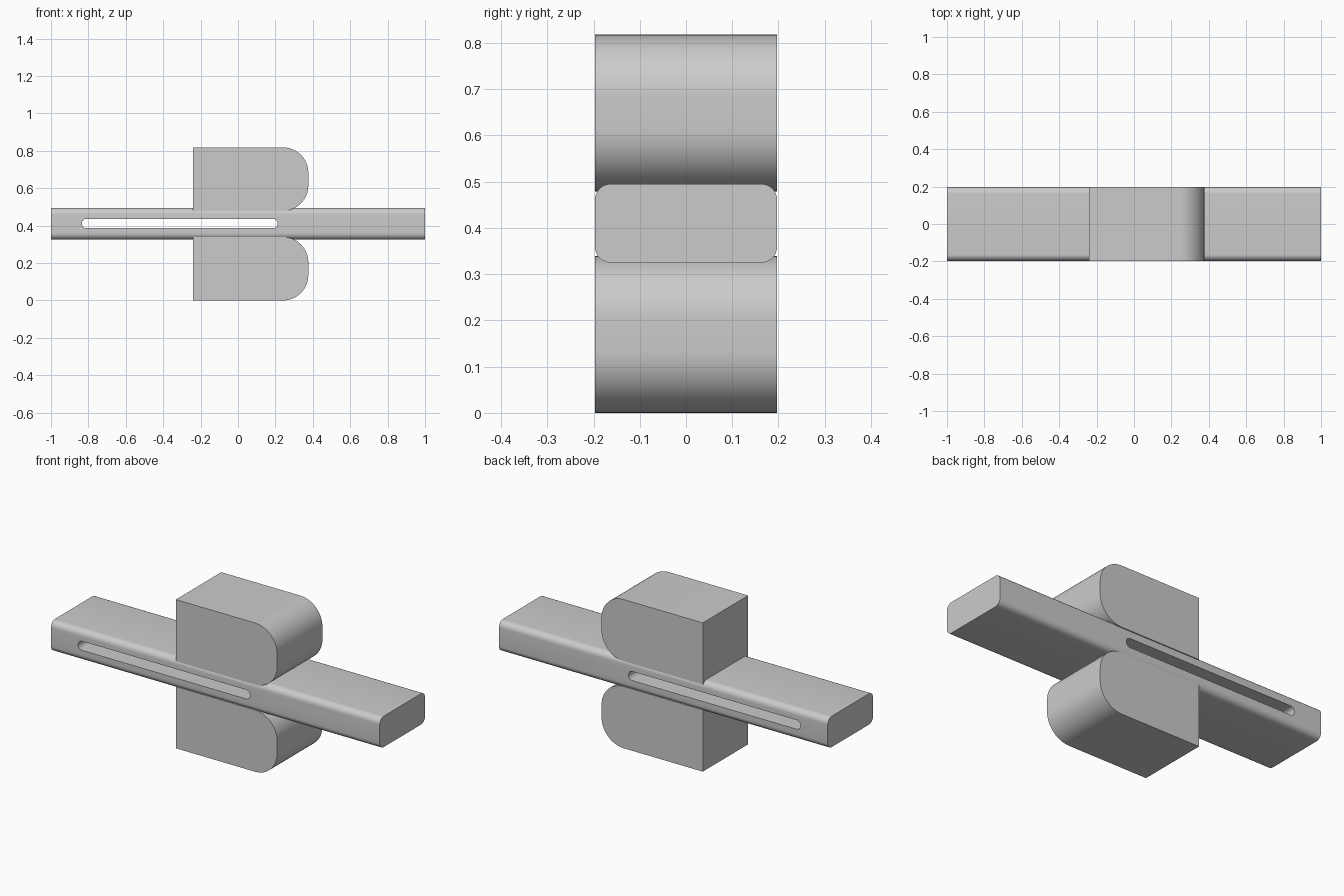
import bpy, bmesh
from math import cos, sin, pi, radians
from mathutils import Vector

if "Cube" in bpy.data.objects:
    bpy.data.objects.remove(bpy.data.objects["Cube"])

HALF_Y = 0.197


def rounded_rect(u0, u1, v0, v1, radii, steps=12):
    """Outline with radii for the corners (u1,v1), (u0,v1), (u0,v0), (u1,v0)."""
    corners = [(u1, v1, -1, -1), (u0, v1, 1, -1), (u0, v0, 1, 1), (u1, v0, -1, 1)]
    pts = []
    for i, ((u, v, su, sv), r) in enumerate(zip(corners, radii)):
        if r == 0:
            pts.append((u, v))
            continue
        for k in range(steps + 1):
            a = (i + k / steps) * pi / 2
            pts.append((u + su * r + r * cos(a), v + sv * r + r * sin(a)))
    return pts


def extrude(name, pts3d, direction):
    bm = bmesh.new()
    face = bm.faces.new([bm.verts.new(p) for p in pts3d])
    res = bmesh.ops.extrude_face_region(bm, geom=[face])
    verts = [g for g in res["geom"] if isinstance(g, bmesh.types.BMVert)]
    bmesh.ops.translate(bm, verts=verts, vec=Vector(direction))
    bmesh.ops.recalc_face_normals(bm, faces=bm.faces)
    mesh = bpy.data.meshes.new(name)
    bm.to_mesh(mesh)
    bm.free()
    ob = bpy.data.objects.new(name, mesh)
    bpy.context.collection.objects.link(ob)
    return ob


def activate(ob):
    bpy.ops.object.select_all(action='DESELECT')
    ob.select_set(True)
    bpy.context.view_layer.objects.active = ob


# Long bar with rounded lengthwise edges
section = rounded_rect(-HALF_Y, HALF_Y, 0.325, 0.495, [0.034] * 4, 8)
bar = extrude("slotted_bar", [(-1, y, z) for y, z in section], (2, 0, 0))

# Round-ended slot cut right through the bar
slot = rounded_rect(-0.835, 0.212, 0.386, 0.436, [0.0249] * 4, 8)
cutter = extrude("slot_cutter", [(x, -0.3, z) for x, z in slot], (0, 0.6, 0))
cutter.hide_render = True
cut = bar.modifiers.new("slot", 'BOOLEAN')
cut.operation = 'DIFFERENCE'
cut.solver = 'EXACT'
cut.object = cutter
activate(bar)
bpy.ops.object.modifier_apply(modifier=cut.name)
bpy.data.objects.remove(cutter)

# Upper and lower blocks, rounded at the right end
parts = [bar]
for name, z0 in (("lower_block", 0.0), ("upper_block", 0.479)):
    outline = rounded_rect(-0.24, 0.376, z0, z0 + 0.339, [0.135, 0, 0, 0.135], 16)
    parts.append(extrude(name, [(x, -HALF_Y, z) for x, z in outline], (0, 2 * HALF_Y, 0)))

for ob in parts:
    activate(ob)
    bpy.ops.object.shade_smooth_by_angle(angle=radians(30))
